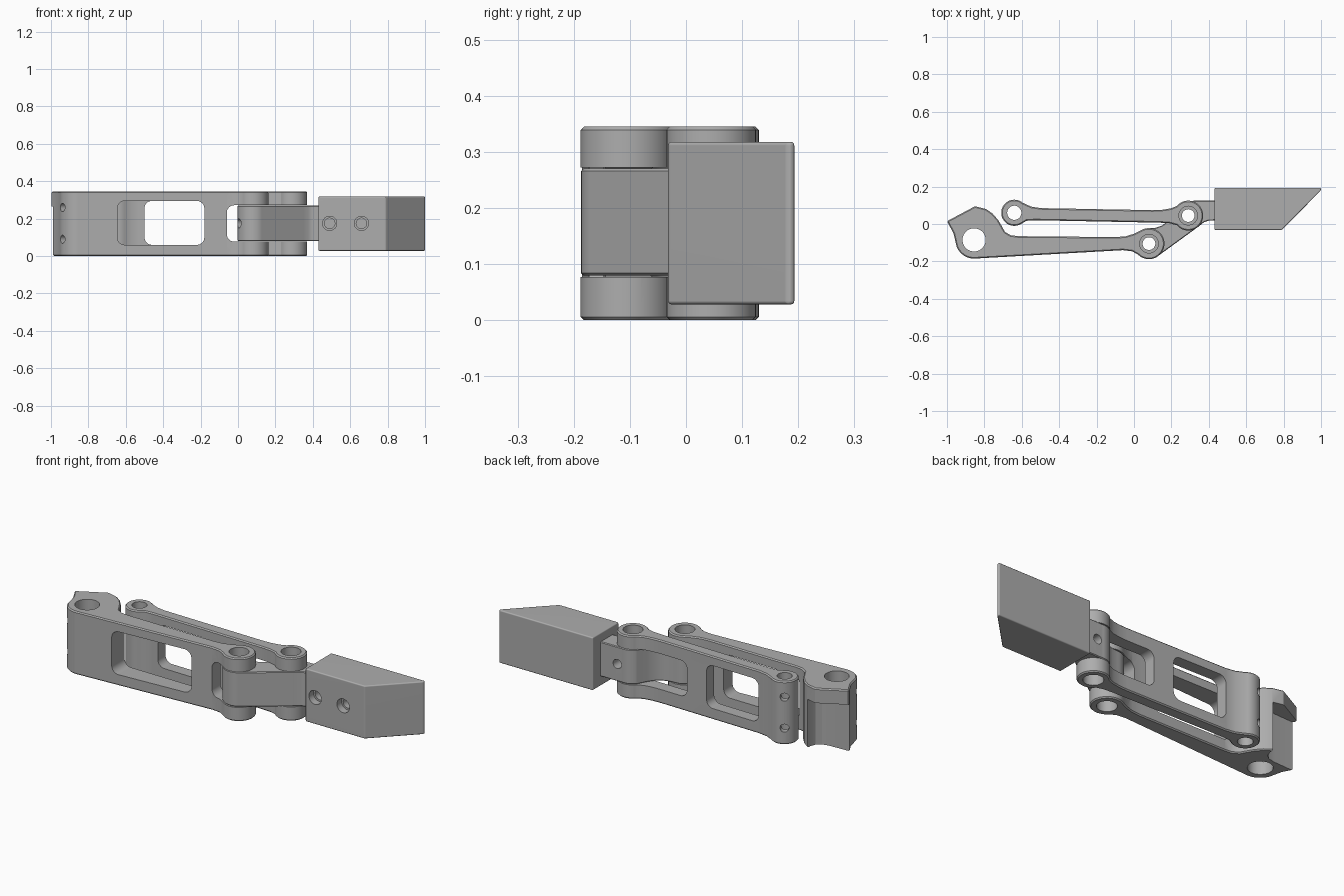
import bpy, bmesh
from math import sin, cos, radians
from mathutils import Vector

if "Cube" in bpy.data.objects:
    bpy.data.objects.remove(bpy.data.objects["Cube"])

grey = bpy.data.materials.new("machined grey")
grey.use_nodes = True
COLOUR = (0.42, 0.42, 0.42, 1)
grey.diffuse_color = COLOUR
grey.node_tree.nodes["Principled BSDF"].inputs["Base Color"].default_value = COLOUR

HEIGHT = 0.345
FRONT_EYE, FRONT_PIVOT = (-0.855, -0.085), (0.08, -0.105)
BACK_EYE, BACK_PIVOT = (-0.64, 0.06), (0.29, 0.045)


def arc(centre, r, start, end, n=24):
    """Points on an arc, angles in degrees."""
    angles = [radians(start + (end - start) * i / n) for i in range(n + 1)]
    return [(centre[0] + r * cos(a), centre[1] + r * sin(a)) for a in angles]


def rounded_rect(x0, x1, z0, z1, r):
    return (arc((x1 - r, z1 - r), r, 0, 90, 8) + arc((x0 + r, z1 - r), r, 90, 180, 8)
            + arc((x0 + r, z0 + r), r, 180, 270, 8) + arc((x1 - r, z0 + r), r, 270, 360, 8))


def prism(name, points, lo, hi, along="z"):
    """Extrude a closed profile along z or y."""
    bm = bmesh.new()
    place = (lambda p, t: (p[0], p[1], t)) if along == "z" else (lambda p, t: (p[0], t, p[1]))
    face = bm.faces.new([bm.verts.new(place(p, lo)) for p in points])
    out = bmesh.ops.extrude_face_region(bm, geom=[face])
    verts = [v for v in out["geom"] if isinstance(v, bmesh.types.BMVert)]
    shift = Vector(place((0, 0), hi - lo))
    bmesh.ops.translate(bm, verts=verts, vec=shift)
    bmesh.ops.recalc_face_normals(bm, faces=bm.faces)
    mesh = bpy.data.meshes.new(name)
    bm.to_mesh(mesh)
    bm.free()
    mesh.materials.append(grey)
    ob = bpy.data.objects.new(name, mesh)
    bpy.context.collection.objects.link(ob)
    return ob


def bore(centre, r, lo=-0.1, hi=0.5):
    """Vertical round cutter."""
    return prism("cutter", arc(centre, r, 0, 360, 40)[:-1], lo, hi)


def drill(point, direction, r, depth):
    """Round cutter centred on a surface point, reaching depth inwards."""
    ob = prism("cutter", arc((0, 0), r, 0, 360, 24)[:-1], -depth, depth)
    ob.rotation_euler = Vector(direction).to_track_quat("Z", "Y").to_euler()
    ob.location = point
    return ob


def apply(ob, mod):
    bpy.ops.object.select_all(action="DESELECT")
    bpy.context.view_layer.objects.active = ob
    ob.select_set(True)
    bpy.ops.object.modifier_apply(modifier=mod.name)


def finish(ob, bevel, segments, cutters):
    """Chamfer the outer edges, cut the openings, shade."""
    mod = ob.modifiers.new("chamfer", "BEVEL")
    mod.width, mod.segments = bevel, segments
    mod.limit_method, mod.angle_limit = "ANGLE", radians(40)
    apply(ob, mod)
    for cutter in cutters:
        cutter.hide_render = True
        mod = ob.modifiers.new("cut", "BOOLEAN")
        mod.operation, mod.solver, mod.object = "DIFFERENCE", "EXACT", cutter
        apply(ob, mod)
        bpy.data.objects.remove(cutter)
    bpy.ops.object.shade_smooth_by_angle(angle=radians(30))
    mod = ob.modifiers.new("normals", "WEIGHTED_NORMAL")
    mod.keep_sharp = True


def window(x0, x1, z0, z1, r=0.04):
    return prism("cutter", rounded_rect(x0, x1, z0, z1, r), -0.4, 0.4, "y")


# Front arm: hooked eye at one end, fork at the other
front = ([(-1, 0.015), (-0.965, -0.05)] + arc(FRONT_EYE, 0.1, 200, 270, 10)
         + [(-0.06, -0.14), (-0.01, -0.146)] + arc(FRONT_PIVOT, 0.083, 225, 480, 32)
         + [(0, -0.052), (-0.045, -0.066), (-0.1, -0.07), (-0.62, -0.065), (-0.66, -0.06),
            (-0.69, -0.042), (-0.705, -0.015), (-0.725, 0.02), (-0.755, 0.055),
            (-0.79, 0.08), (-0.85, 0.095)])
under_hook = [(-1.1, -0.01), (-0.87, 0.0), (-0.83, 0.008), (-0.805, 0.03), (-0.795, 0.06),
              (-0.79, 0.2), (-1.1, 0.2)]
cuts = [bore(FRONT_EYE, 0.062), bore(FRONT_PIVOT, 0.05),
        window(-0.645, -0.18, 0.06, 0.295), window(-0.06, 0.4, 0.077, 0.272),
        prism("cutter", under_hook, -0.1, 0.265)]
cuts += [drill((-0.94, -0.14, z), (-0.85, -0.5, 0), 0.022, 0.08) for z in (0.09, 0.26)]
finish(prism("front_arm", front, 0, HEIGHT), 0.006, 1, cuts)

# Back arm: small eye and fork
back = (arc(BACK_EYE, 0.07, 50, 300) + [(-0.575, 0.017), (-0.53, 0.02), (0.14, 0.007), (0.19, 0.004)]
        + arc(BACK_PIVOT, 0.08, 220, 500, 32)
        + [(0.195, 0.083), (0.15, 0.076), (0.1, 0.074), (-0.5, 0.085), (-0.55, 0.093)])
cuts = [bore(BACK_EYE, 0.038), bore(BACK_PIVOT, 0.05),
        window(-0.5, -0.18, 0.06, 0.295), window(-0.06, 0.6, 0.077, 0.272)]
cuts += [drill((-0.68, 0.12, z), (-0.4, 0.9, 0), 0.022, 0.07) for z in (0.09, 0.26)]
finish(prism("back_arm", back, 0, HEIGHT), 0.006, 1, cuts)

# Link joining both forks to the tip
link = (arc(FRONT_PIVOT, 0.082, 90, 305) + [(0.35, -0.01), (0.375, 0.01), (0.4, 0.018),
        (0.46, 0.02), (0.46, 0.125), (0.34, 0.125)] + arc(BACK_PIVOT, 0.08, 80, 140, 10)
        + [(0.205, 0.05), (0.18, 0.015), (0.15, -0.008), (0.115, -0.02)])
cuts = [bore(FRONT_PIVOT, 0.034), bore(BACK_PIVOT, 0.034),
        drill((0.005, -0.135, 0.175), (-0.92, -0.38, 0), 0.025, 0.07),
        drill((0.33, 0.125, 0.175), (0, 1, 0), 0.025, 0.06)]
finish(prism("link", link, 0.08, 0.27), 0.004, 1, cuts)

# Slanted tip block with two bolt holes
tip = [(0.43, -0.032), (0.79, -0.032), (1, 0.18), (1, 0.193), (0.43, 0.193)]
cuts = [drill((x, -0.032, 0.175), (0, -1, 0), r, d)
        for x in (0.49, 0.66) for r, d in ((0.038, 0.04), (0.028, 0.12))]
finish(prism("tip_block", tip, 0.028, 0.318), 0.012, 3, cuts)
